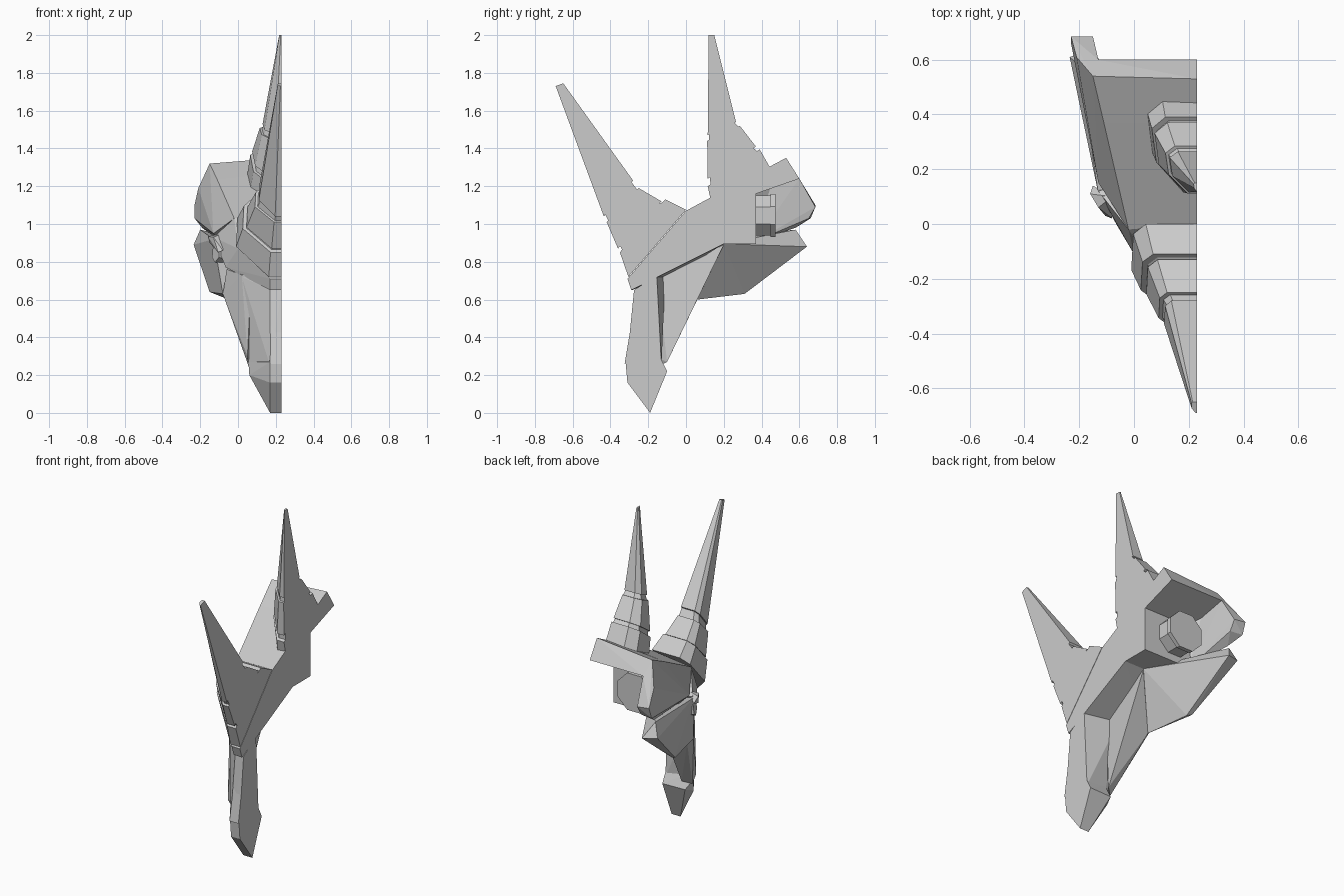
import bpy, bmesh, math
from mathutils import Vector, Matrix

if "Cube" in bpy.data.objects:
    bpy.data.objects.remove(bpy.data.objects["Cube"])

MID = 0.23  # flat cut plane of the half head


def finish(bm, name):
    bmesh.ops.recalc_face_normals(bm, faces=bm.faces)
    me = bpy.data.meshes.new(name)
    bm.to_mesh(me)
    bm.free()
    ob = bpy.data.objects.new(name, me)
    bpy.context.collection.objects.link(ob)
    return ob


def hull(name, pts):
    """Faceted convex block through the given corner points."""
    bm = bmesh.new()
    for p in pts:
        bm.verts.new(p)
    r = bmesh.ops.convex_hull(bm, input=bm.verts)
    junk = [v for v in bm.verts if not v.link_faces]
    bmesh.ops.delete(bm, geom=junk, context='VERTS')
    bmesh.ops.dissolve_limit(bm, angle_limit=math.radians(2), verts=bm.verts, edges=bm.edges)
    return finish(bm, name)


def horn(name, stations, shape):
    """Half horn lofted through (front y,z, back y,z, half width) stations."""
    bm = bmesh.new()
    rings = []
    for fy, fz, by, bz, w in stations:
        f, b = Vector((MID, fy, fz)), Vector((MID, by, bz))
        rings.append([bm.verts.new(f.lerp(b, t) - Vector((k * w, 0, 0))) for t, k in shape])
    n = len(shape)
    for a, b in zip(rings, rings[1:]):
        for i in range(n):
            bm.faces.new((a[i], a[(i + 1) % n], b[(i + 1) % n], b[i]))
    bm.faces.new(rings[0])
    bm.faces.new(rings[-1])
    return finish(bm, name)


def grooved(segments, shrink=0.9):
    """Joins plain segments with a narrow sunken ring between them."""
    out = []
    for i, (lo, hi) in enumerate(segments):
        if i:
            for s in (segments[i - 1][1], lo):
                f, b = Vector(s[0:2]), Vector(s[2:4])
                c = (f + b) / 2
                f, b = c + (f - c) * shrink, c + (b - c) * shrink
                out.append((*f, *b, s[4] * shrink))
        out += [lo, hi]
    return out


# front horn
horn("front_horn", grooved([
    ((-.305, .72, 0, 1.075, .24), (-.35, .85, -.11, 1.13, .205)),
    ((-.36, .87, -.13, 1.12, .185), (-.42, 1.01, -.25, 1.19, .14)),
    ((-.435, 1.04, -.28, 1.23, .12), (-.69, 1.73, -.65, 1.745, .02))]),
    [(0, 0), (0, .28), (.45, 1), (.88, .97), (1, .78), (1, 0)])

# rear horn
horn("rear_horn", grooved([
    ((.13, 1.13, .45, 1.29, .18), (.115, 1.20, .39, 1.395, .165)),
    ((.115, 1.24, .37, 1.41, .155), (.112, 1.44, .285, 1.52, .115)),
    ((.115, 1.47, .265, 1.54, .10), (.12, 2.0, .15, 2.0, .012))]),
    [(0, 0), (0, .3), (.4, .9), (.85, 1), (1, .7), (1, 0)])

# skull block behind the brow
side_top, side_low = (-.02, -.02, 1.03), (-.13, .15, .95)
palate = [(MID, .2, .895), (.10, .2, .895), (MID, .37, .895), (-.10, .37, .895)]
hull("skull", palate + [(MID, 0, 1.07), side_top, side_low, (MID, .37, 1.27), (-.11, .37, 1.235)])

# frill: top slab and side flange around the rear recess
corner, corner_back = (-.15, .54, 1.32), (-.13, .60, 1.24)
hull("frill_top", [(MID, .53, 1.35), (MID, .60, 1.24), corner, corner_back, (MID, .37, 1.265),
                   (MID, .37, 1.16), (-.10, .37, 1.16), (-.11, .37, 1.235)])
hull("frill_side", [corner, corner_back, (-.21, .61, 1.19), (-.23, .685, 1.10), (-.15, .685, 1.09),
                    (-.23, .66, 1.03), (-.15, .65, 1.03), (-.19, .58, .98), side_low,
                    (-.10, .37, .91), (-.10, .37, 1.16), (-.11, .37, 1.235)])
hull("frill_face", [side_top, side_low, corner, (-.11, .37, 1.235), (.1, .1, 1.08), (-.10, .37, .95)])

# cheek flap
hull("cheek", [(-.13, .11, .92), (-.20, .58, .97), (-.235, .61, .89), (-.15, .64, .88), (-.15, .32, .64),
               (-.12, .31, .63), (-.05, .06, .60), (-.08, .04, .63), (-.10, .37, .895), (.10, .2, .895)])

# brow band
hull("brow", [(MID, -.29, .65), (.17, -.285, .65), (-.065, 0, .77), (-.13, .12, .93), side_top,
              (MID, -.31, .71), (.17, -.305, .71), (0, -.11, .87), (MID, 0, 1.07),
              (MID, -.155, .73), (.07, -.155, .73), *palate[:2]])

# jaw wall, open on the inside
hull("jaw_side", [(.10, .2, .89), (.07, -.155, .73), (.10, -.10, .27), (-.05, .06, .60), (-.08, .04, .63),
                  (.055, -.14, .25), (-.06, .02, .76), (.02, -.11, .73), (.05, -.17, .30)])

# snout front and its raised plate
hull("snout", [(MID, -.275, .65), (.17, -.27, .65), (MID, -.26, .55), (.17, -.26, .55),
               (MID, -.315, .25), (.17, -.315, .25), (.055, -.15, .25), (.02, -.11, .72),
               (MID, -.155, .73), (.07, -.155, .73), (MID, -.155, .30), (.09, -.14, .27),
               (MID, -.13, .25)])
hull("snout_plate", [(MID, -.275, .56), (.175, -.275, .56), (.12, -.20, .57), (.08, -.165, .52),
                     (MID, -.325, .26), (.17, -.325, .26), (.12, -.15, .50), (MID, -.2, .52),
                     (MID, -.25, .28)])

# beak
hull("beak", [(MID, -.19, 0), (.17, -.19, 0), (MID, -.31, .16), (.17, -.31, .16), (MID, -.32, .27),
              (.17, -.32, .27), (.06, -.16, .20), (.055, -.15, .27), (MID, -.10, .22), (.08, -.105, .22),
              (MID, -.14, .30), (.09, -.14, .30)])


def disc(name, centre, axis, radius, depth, sides, turn=0.0):
    bm = bmesh.new()
    rot = Vector(axis).to_track_quat('Z', 'Y').to_matrix().to_4x4()
    m = Matrix.Translation(centre) @ rot @ Matrix.Rotation(turn, 4, 'Z')
    bmesh.ops.create_cone(bm, cap_ends=True, segments=sides, radius1=radius, radius2=radius,
                          depth=depth, matrix=m)
    return finish(bm, name)


# eight sided neck peg in the rear recess
disc("neck_peg", (.02, .405, 1.045), (0, 1, 0), .115, .09, 8, math.pi / 8)
disc("neck_peg_rim", (.02, .46, 1.045), (0, 1, 0), .122, .025, 8, math.pi / 8)

# eye with a lid ridge
disc("eye", (-.095, .09, .845), (-1, -.45, .1), .05, .05, 6)
hull("eye_lid", [(-.16, .11, .935), (-.13, .06, .93), (-.08, .02, .86), (-.105, .03, .85),
                 (-.15, .14, .90), (-.08, .1, .95)])
